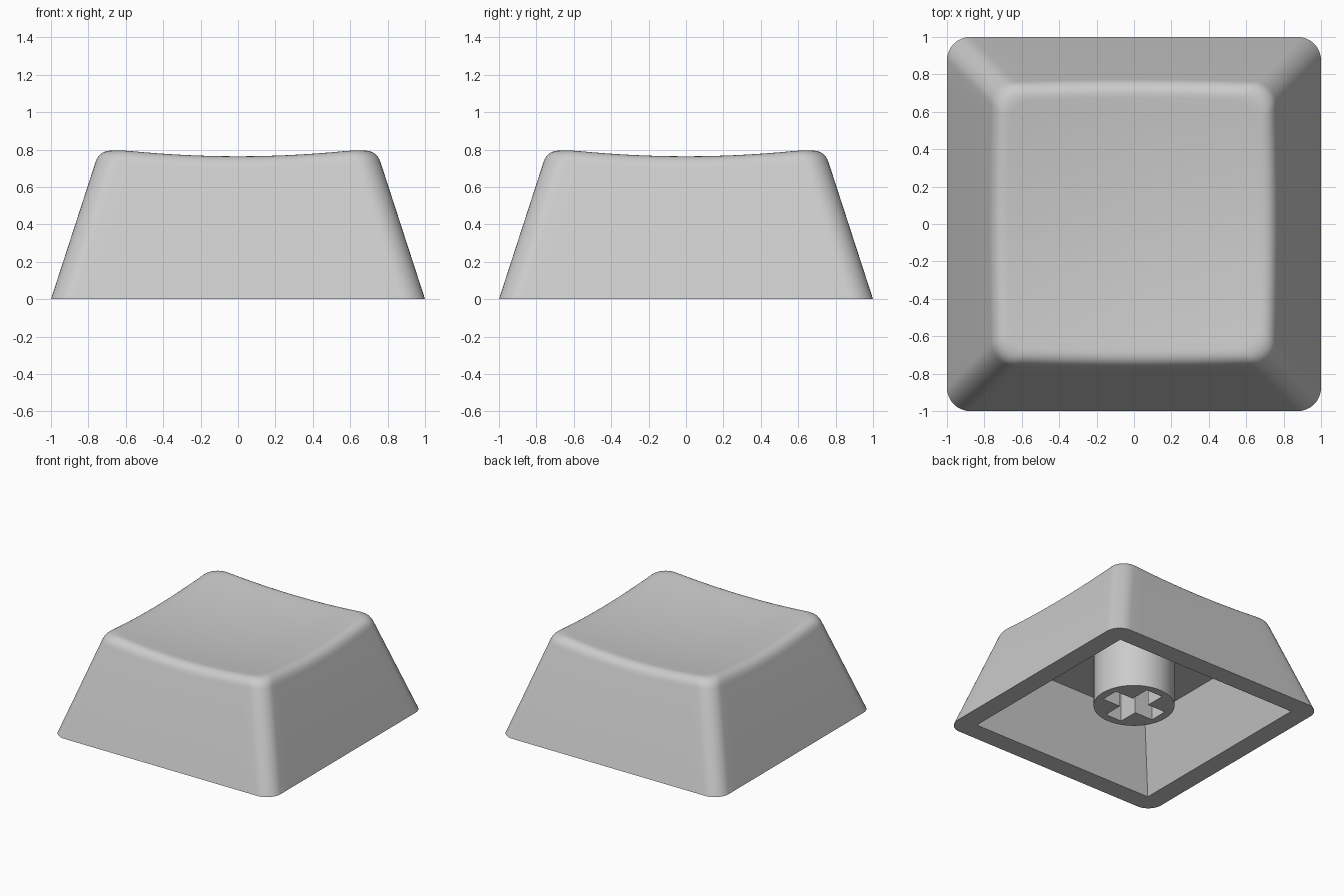
import bpy, bmesh, math
from mathutils import Vector

cube = bpy.data.objects.get("Cube")
if cube:
    bpy.data.objects.remove(cube, do_unlink=True)

plastic = bpy.data.materials.new("light grey plastic")
plastic.use_nodes = True
GREY = (0.6, 0.6, 0.6, 1)
plastic.diffuse_color = GREY
plastic.node_tree.nodes["Principled BSDF"].inputs["Base Color"].default_value = GREY

SLOPE = 0.325        # inward lean of the walls per unit of height
RADIUS = 0.125       # corner rounding
FILLET = 0.075       # softening of the top edge
CEILING = 0.535      # height of the cavity


def make_object(name, bm):
    bmesh.ops.remove_doubles(bm, verts=bm.verts, dist=1e-5)
    bmesh.ops.recalc_face_normals(bm, faces=bm.faces)
    mesh = bpy.data.meshes.new(name)
    bm.to_mesh(mesh)
    bm.free()
    mesh.materials.append(plastic)
    obj = bpy.data.objects.new(name, mesh)
    bpy.context.collection.objects.link(obj)
    return obj


def activate(obj):
    bpy.ops.object.select_all(action='DESELECT')
    obj.select_set(True)
    bpy.context.view_layer.objects.active = obj


# Rounded-square outline: each entry is a corner-square point and a rounding direction
def outline_points(arc=10, side=16):
    points = []
    for q in range(4):
        start = q * math.pi / 2
        mid = start + math.pi / 4
        corner = Vector((math.cos(mid), math.sin(mid))) * math.sqrt(2)
        following = Vector((-corner.y, corner.x))
        for i in range(arc + 1):
            t = start + i / arc * math.pi / 2
            points.append((corner, Vector((math.cos(t), math.sin(t)))))
        for i in range(1, side):
            points.append((corner.lerp(following, i / side), points[-1][1]))
    return points


OUTLINE = outline_points()


def place(point, half, radius=RADIUS):
    return point[0] * (half - radius) + point[1] * radius


def dish(p):
    return 0.722 + 0.09 * p.length_squared


def lift(p, z):
    return Vector((p.x, p.y, z))


# One column of the shell: cavity wall, rim, outer wall, filleted edge, dished top
def column(point):
    cavity = 0.84
    col = [lift(place(point, cavity - SLOPE * CEILING, 0), CEILING),
           lift(place(point, cavity, 0), 0)]
    z = 0.77
    for _ in range(12):
        z = dish(place(point, 1 - SLOPE * z))
    low = z - FILLET
    inner = place(point, 1 - SLOPE * z - FILLET)
    a = lift(place(point, 1 - SLOPE * low), low)
    b = lift(place(point, 1 - SLOPE * z), z)
    c = lift(inner, dish(inner))
    col += [lift(place(point, 1), 0)]
    for i in range(9):
        t = i / 8
        col.append(a.lerp(b, t).lerp(b.lerp(c, t), t))
    for i in range(1, 12):
        p = inner * (1 - i / 12)
        col.append(lift(p, dish(p)))
    return col


bm = bmesh.new()
columns = [[bm.verts.new(v) for v in column(p)] for p in OUTLINE]
centre = bm.verts.new((0, 0, dish(Vector((0, 0)))))
for i, left in enumerate(columns):
    right = columns[(i + 1) % len(columns)]
    for k in range(len(left) - 1):
        bm.faces.new((left[k], right[k], right[k + 1], left[k + 1]))
    bm.faces.new((left[-1], right[-1], centre))
bm.faces.new([col[0] for col in columns])
cap = make_object("cap_shell", bm)

# Round stem reaching down from the cavity ceiling
STEM_BOTTOM, STEM_TOP = 0.11, CEILING + 0.02
bm = bmesh.new()
bmesh.ops.create_cone(bm, cap_ends=True, segments=48, radius1=0.305, radius2=0.305,
                      depth=STEM_TOP - STEM_BOTTOM)
bmesh.ops.translate(bm, verts=bm.verts, vec=(0, 0, (STEM_TOP + STEM_BOTTOM) / 2))
stem = make_object("stem", bm)

# Cross-shaped socket cut into the stem
ARM, WIDTH = 0.24, 0.075
bm = bmesh.new()
cross = []
for q in range(4):
    for x, y in ((ARM, -WIDTH), (ARM, WIDTH), (WIDTH, WIDTH)):
        p = Vector((x, y))
        for _ in range(q):
            p = Vector((-p.y, p.x))
        cross.append(bm.verts.new((p.x, p.y, STEM_BOTTOM - 0.1)))
face = bm.faces.new(cross)
grown = bmesh.ops.extrude_face_region(bm, geom=[face])["geom"]
bmesh.ops.translate(bm, verts=[g for g in grown if isinstance(g, bmesh.types.BMVert)],
                    vec=(0, 0, CEILING - STEM_BOTTOM + 0.08))
cutter = make_object("socket_cutter", bm)
cutter.hide_render = True

activate(stem)
cut = stem.modifiers.new("socket", 'BOOLEAN')
cut.operation = 'DIFFERENCE'
cut.solver = 'EXACT'
cut.object = cutter
bpy.ops.object.modifier_apply(modifier=cut.name)
bpy.data.objects.remove(cutter, do_unlink=True)

for obj in (cap, stem):
    activate(obj)
    bpy.ops.object.shade_smooth_by_angle(angle=math.radians(30))
